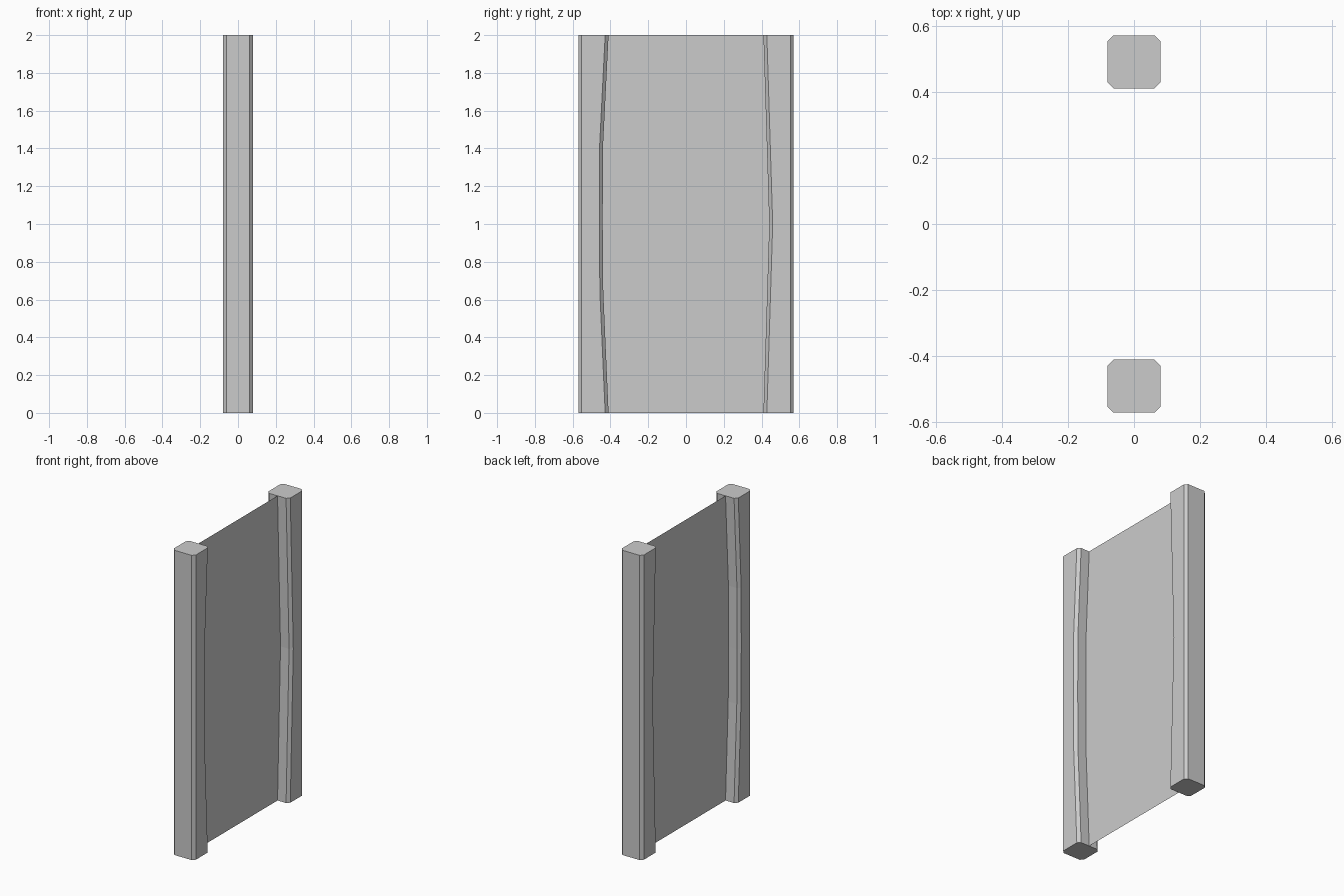
import bpy, bmesh

if "Cube" in bpy.data.objects:
    bpy.data.objects.remove(bpy.data.objects["Cube"])

HX, OUT, INN, C = 0.08, 0.57, 0.41, 0.018   # half width, outer y, inner y, chamfer


def make_object(name, bm):
    bmesh.ops.recalc_face_normals(bm, faces=bm.faces)
    mesh = bpy.data.meshes.new(name)
    bm.to_mesh(mesh)
    bm.free()
    obj = bpy.data.objects.new(name, mesh)
    bpy.context.collection.objects.link(obj)
    return obj


def ring(z, wear, side):
    """Chamfered square section, its inner side cut back by wear."""
    inner = INN + wear
    pts = [(HX - C, inner), (HX, inner + C), (HX, OUT - C), (HX - C, OUT)]
    pts += [(-x, y) for x, y in reversed(pts)]
    return [(x, side * y, z) for x, y in pts]


def post(name, side, sections):
    bm = bmesh.new()
    rings = [[bm.verts.new(p) for p in ring(z, w, side)] for z, w in sections]
    for a, b in zip(rings, rings[1:]):
        for i in range(8):
            j = (i + 1) % 8
            bm.faces.new((a[i], a[j], b[j], b[i]))
    bm.faces.new(rings[0])
    bm.faces.new(rings[-1])
    return make_object(name, bm)


# Posts with hollowed inner sides: (height, depth of the hollow)
post("front_post", -1, [(0, 0), (0.64, 0.028), (1.0, 0.031), (1.4, 0.03), (2, 0)])
post("back_post", 1, [(0, 0), (1.0, 0.031), (2, 0)])

# Thin sheet stretched between the posts, its ends buried in them
bm = bmesh.new()
bm.faces.new([bm.verts.new((0, y, z))
              for y, z in ((-0.46, 0), (0.46, 0), (0.46, 2), (-0.46, 2))])
make_object("panel", bm)
